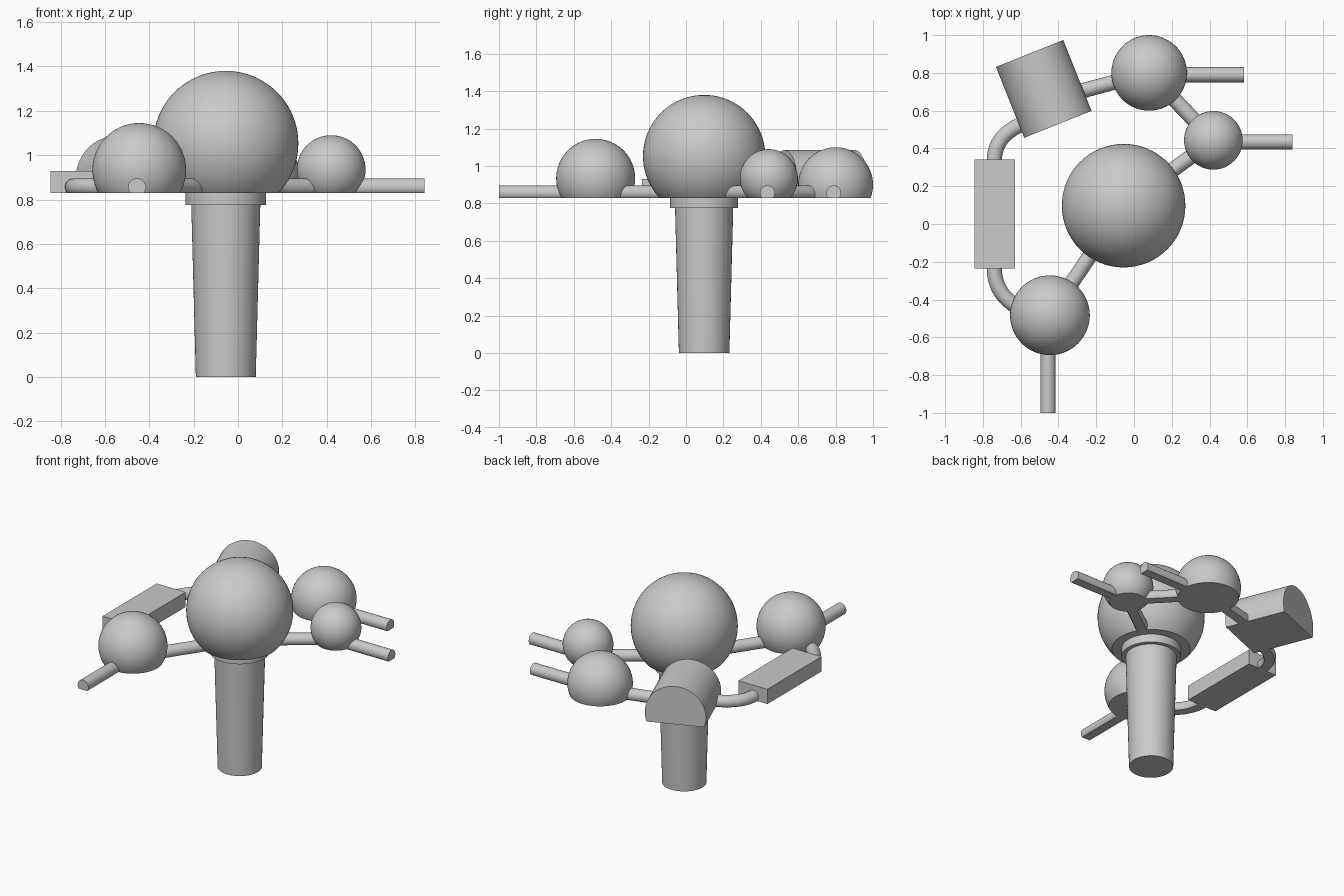
import bpy, bmesh, math
from mathutils import Vector, Matrix

cube = bpy.data.objects.get("Cube")
if cube:
    bpy.data.objects.remove(cube, do_unlink=True)

FLOOR = 0.83          # flat underside shared by everything on top of the stem
TUBE_R, TUBE_Z = 0.04, 0.856

grey = bpy.data.materials.new("warm_grey")
COLOUR = (0.6, 0.585, 0.57, 1)
grey.use_nodes = True
grey.diffuse_color = COLOUR
grey.node_tree.nodes["Principled BSDF"].inputs["Base Color"].default_value = COLOUR


def finish(name, bm, trim=True):
    """Trim to the flat underside, cap the cut and make a smooth object."""
    if trim:
        bmesh.ops.bisect_plane(bm, geom=bm.verts[:] + bm.edges[:] + bm.faces[:],
                               plane_co=(0, 0, FLOOR), plane_no=(0, 0, 1),
                               clear_inner=True)
        bmesh.ops.holes_fill(bm, edges=[e for e in bm.edges if e.is_boundary])
    bmesh.ops.recalc_face_normals(bm, faces=bm.faces[:])
    mesh = bpy.data.meshes.new(name)
    bm.to_mesh(mesh)
    bm.free()
    mesh.materials.append(grey)
    obj = bpy.data.objects.new(name, mesh)
    bpy.context.collection.objects.link(obj)
    bpy.ops.object.select_all(action='DESELECT')
    obj.select_set(True)
    bpy.context.view_layer.objects.active = obj
    bpy.ops.object.shade_smooth_by_angle(angle=math.radians(30))


def dome(name, x, y, r, top):
    bm = bmesh.new()
    bmesh.ops.create_uvsphere(bm, u_segments=64, v_segments=40, radius=r,
                              matrix=Matrix.Translation((x, y, top - r)))
    finish(name, bm)


def sweep(name, path, r=TUBE_R, z=TUBE_Z, sides=32):
    """Round bar along a level path, flattened underneath."""
    pts = [Vector((x, y, z)) for x, y in path]
    bm = bmesh.new()
    rings = []
    for i, p in enumerate(pts):
        t = (pts[min(i + 1, len(pts) - 1)] - pts[max(i - 1, 0)]).normalized()
        side = Vector((-t.y, t.x, 0))
        ring = []
        for k in range(sides):
            a = math.tau * k / sides
            ring.append(bm.verts.new(p + side * r * math.cos(a) + Vector((0, 0, r * math.sin(a)))))
        rings.append(ring)
    for a, b in zip(rings, rings[1:]):
        for k in range(sides):
            n = (k + 1) % sides
            bm.faces.new((a[k], a[n], b[n], b[k]))
    bm.faces.new(rings[0])
    bm.faces.new(rings[-1])
    finish(name, bm)


def bend(a, b, c, d, steps=16):
    pts = []
    for i in range(steps + 1):
        t = i / steps
        s = 1 - t
        p = (Vector(a) * s**3 + Vector(b) * 3 * s * s * t
             + Vector(c) * 3 * s * t * t + Vector(d) * t**3)
        pts.append(p[:])
    return pts


def cone(name, x, y, r1, r2, z1, z2):
    bm = bmesh.new()
    bmesh.ops.create_cone(bm, cap_ends=True, segments=64, radius1=r1, radius2=r2,
                          depth=z2 - z1,
                          matrix=Matrix.Translation((x, y, (z1 + z2) / 2)))
    finish(name, bm, trim=False)


# Domes
MAIN, FRONT, BACK, SIDE = (-0.055, 0.097), (-0.445, -0.483), (0.08, 0.8), (0.42, 0.443)
dome("main_dome", *MAIN, 0.327, 1.38)
dome("front_dome", *FRONT, 0.211, 1.145)
dome("back_dome", *BACK, 0.2, 1.1)
dome("side_dome", *SIDE, 0.155, 1.09)

# Tapered stem and its collar
cone("stem", *MAIN, 0.135, 0.157, 0, FLOOR)
cone("collar", *MAIN, 0.182, 0.182, 0.775, FLOOR + 0.01)

# Connecting tubes
sweep("main_to_front_tube", [MAIN, FRONT])
sweep("main_to_side_tube", [MAIN, SIDE])
sweep("side_to_back_tube", [SIDE, BACK])
sweep("back_to_drum_tube", [BACK, (-0.48, 0.65)])

# Open-ended outlet tubes
sweep("front_outlet", [(-0.455, -0.5), (-0.455, -1)])
sweep("side_outlet", [(0.42, 0.435), (0.84, 0.435)])
sweep("back_outlet", [(0.08, 0.79), (0.583, 0.79)])

# Bent tubes either side of the box
sweep("drum_bend", bend((-0.74, 0.33), (-0.74, 0.45), (-0.66, 0.51), (-0.53, 0.555)))
sweep("front_bend", bend((-0.74, -0.225), (-0.74, -0.35), (-0.68, -0.41), (-0.56, -0.475)))

# Drum lying on its side
centre, half = Vector((-0.478, 0.715)), Vector((0.075, -0.1875))
sweep("drum", [(centre - half)[:], (centre + half)[:]], r=0.192, z=0.893, sides=64)

# Flat box
bm = bmesh.new()
bmesh.ops.create_cube(bm, size=1, matrix=Matrix.Translation((-0.737, 0.053, 0.88))
                      @ Matrix.Diagonal((0.216, 0.576, 0.1, 1)))
finish("box", bm, trim=False)
